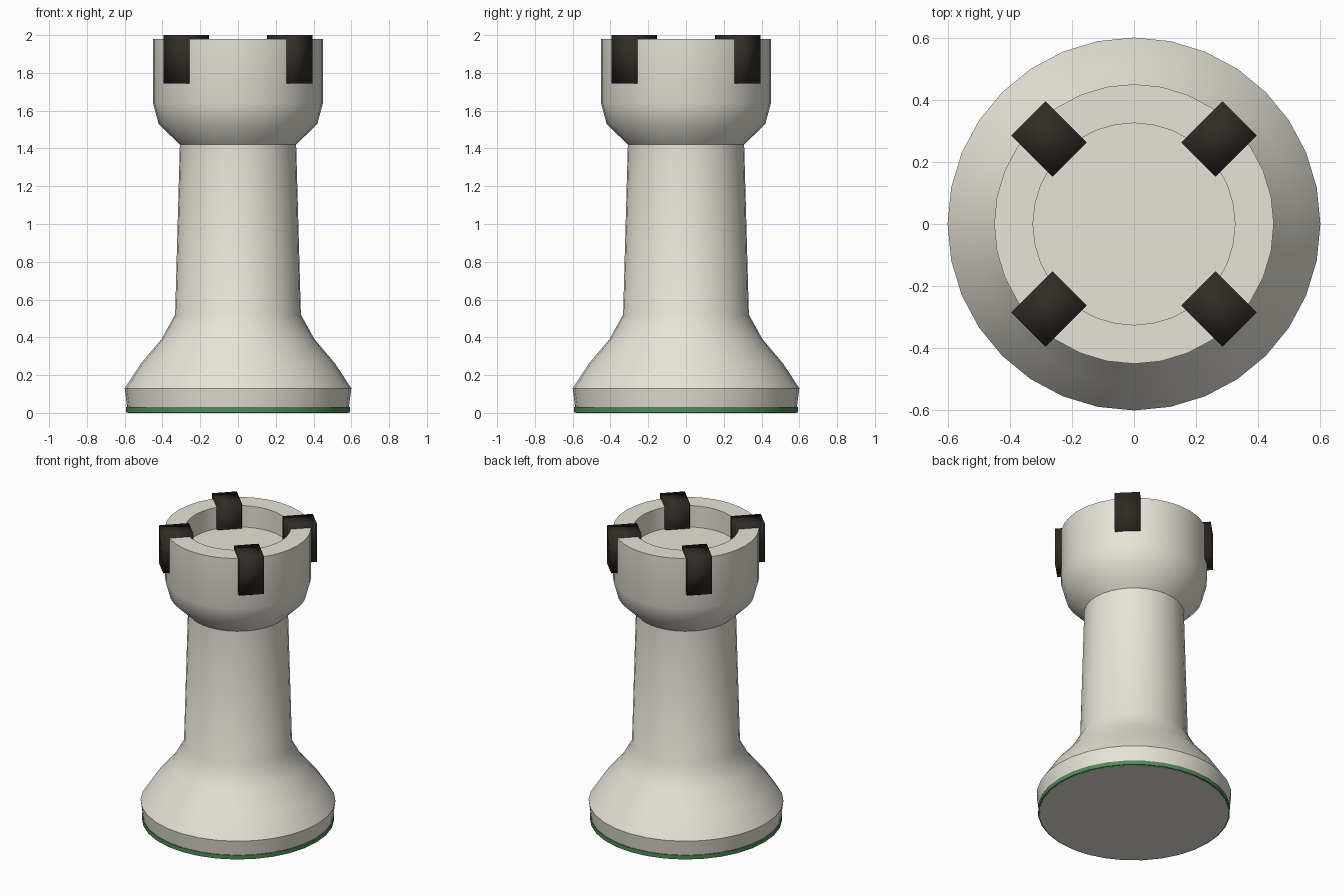
import bpy, bmesh, math
from mathutils import Matrix

if "Cube" in bpy.data.objects:
    bpy.data.objects.remove(bpy.data.objects["Cube"])

SIDES = 32


def material(name, rgb):
    m = bpy.data.materials.new(name)
    m.diffuse_color = (*rgb, 1)
    m.use_nodes = True
    m.node_tree.nodes["Principled BSDF"].inputs["Base Color"].default_value = m.diffuse_color
    return m


def add_object(name, bm, mat):
    bmesh.ops.recalc_face_normals(bm, faces=bm.faces)
    mesh = bpy.data.meshes.new(name)
    bm.to_mesh(mesh)
    bm.free()
    mesh.materials.append(mat)
    ob = bpy.data.objects.new(name, mesh)
    bpy.context.collection.objects.link(ob)
    return ob


def smooth(ob, degrees):
    bpy.ops.object.select_all(action='DESELECT')
    ob.select_set(True)
    bpy.context.view_layer.objects.active = ob
    bpy.ops.object.shade_smooth_by_angle(angle=math.radians(degrees))


def lathe(name, profile, mat):
    bm = bmesh.new()
    verts = [bm.verts.new((r, 0, z)) for r, z in profile]
    edges = [bm.edges.new(pair) for pair in zip(verts, verts[1:])]
    bmesh.ops.spin(bm, geom=verts + edges, axis=(0, 0, 1), cent=(0, 0, 0),
                   angle=2 * math.pi, steps=SIDES)
    bmesh.ops.remove_doubles(bm, verts=bm.verts, dist=0.0005)
    ob = add_object(name, bm, mat)
    smooth(ob, 38)
    return ob


ivory = material("ivory", (0.80, 0.77, 0.69))
black = material("black", (0.03, 0.025, 0.02))
green = material("felt_green", (0.08, 0.26, 0.10))

# Turned body: flared foot, tapering column, cup with a recessed floor
lathe("tower_body", [(0, 0), (0.583, 0), (0.60, 0.13), (0.515, 0.26),
                     (0.405, 0.39), (0.333, 0.52), (0.308, 1.42),
                     (0.42, 1.53), (0.45, 1.64), (0.45, 1.98),
                     (0.325, 1.98), (0.325, 1.835), (0, 1.835)], ivory)

# Felt pad around the foot
lathe("felt_pad", [(0, 0.002), (0.592, 0.002), (0.592, 0.03), (0, 0.03)], green)

# Four dark notch blocks set diagonally in the rim
for i in range(4):
    bm = bmesh.new()
    bmesh.ops.create_cube(bm, size=1, matrix=(
        Matrix.Rotation(math.radians(45 + 90 * i), 4, 'Z')
        @ Matrix.Translation((0.387, 0, 1.8725))
        @ Matrix.Diagonal((0.188, 0.155, 0.255, 1))))
    block = add_object(f"rim_notch_{i + 1}", bm, black)
    smooth(block, 180)
